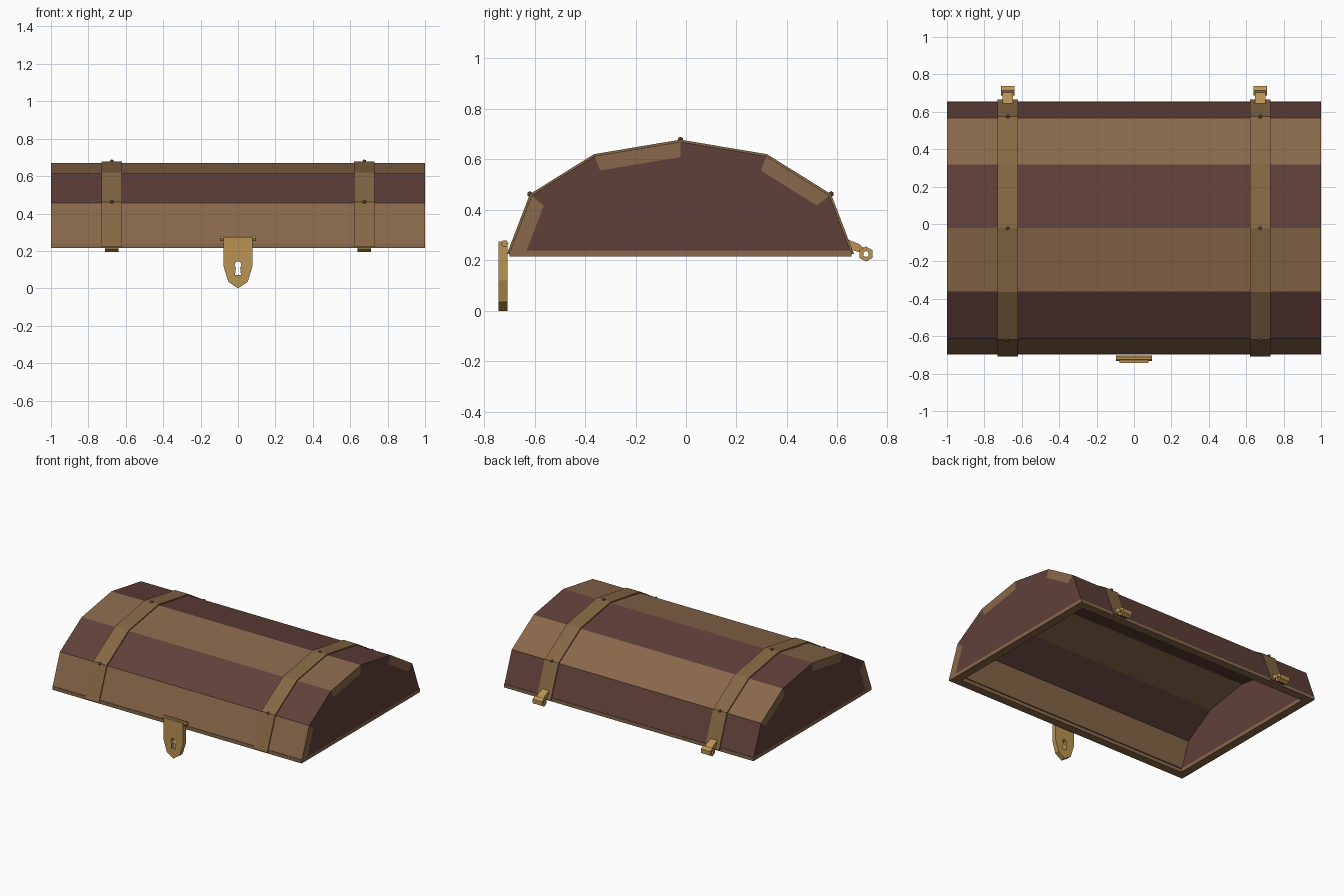
import bpy, bmesh, math
from mathutils import Vector, Matrix

if "Cube" in bpy.data.objects:
    bpy.data.objects.remove(bpy.data.objects["Cube"])

CY = -0.022  # centre of the lid in y


def material(name, rgb):
    m = bpy.data.materials.new(name)
    m.diffuse_color = (*rgb, 1)
    m.use_nodes = True
    m.node_tree.nodes["Principled BSDF"].inputs["Base Color"].default_value = m.diffuse_color
    return m


LIGHT = material("light wood", (0.246, 0.138, 0.069))
DARK = material("dark red wood", (0.117, 0.051, 0.042))
STRAP = material("strap brown", (0.235, 0.138, 0.058))
GOLD = material("brass", (0.49, 0.287, 0.084))


def finish(name, bm, mats):
    bmesh.ops.recalc_face_normals(bm, faces=bm.faces)
    me = bpy.data.meshes.new(name)
    bm.to_mesh(me)
    bm.free()
    for m in mats:
        me.materials.append(m)
    ob = bpy.data.objects.new(name, me)
    bpy.context.collection.objects.link(ob)
    return ob


def prism(name, pts, x0, x1, mat):
    """Extrude a (y, z) outline along x."""
    bm = bmesh.new()
    f = bm.faces.new([bm.verts.new((x0, y, z)) for y, z in pts])
    ext = bmesh.ops.extrude_face_region(bm, geom=[f])["geom"]
    bmesh.ops.translate(bm, vec=(x1 - x0, 0, 0),
                        verts=[v for v in ext if isinstance(v, bmesh.types.BMVert)])
    return finish(name, bm, [mat])


def offset(pts, d):
    """Mitred inward offset of the arch; the feet stay at their height."""
    n = []
    for a, b in zip(pts, pts[1:]):
        t = (Vector(b) - Vector(a)).normalized()
        n.append(Vector((t.y, -t.x)))
    out = [Vector(pts[0]) + Vector((d / n[0].x, 0))]
    for i in range(1, len(pts) - 1):
        m = (n[i - 1] + n[i]).normalized()
        out.append(Vector(pts[i]) + m * d / m.dot(n[i]))
    out.append(Vector(pts[-1]) + Vector((d / n[-1].x, 0)))
    return [tuple(p) for p in out]


def band(name, outer, inner, x0, x1, mats, rule):
    """Hollow arch; rule(i) gives the material slot of segment i."""
    bm = bmesh.new()
    rings = [[bm.verts.new((x, *p)) for p in prof]
             for x, prof in ((x0, outer), (x1, outer), (x1, inner), (x0, inner))]
    for k in range(4):
        a, b = rings[k], rings[(k + 1) % 4]
        for i in range(len(outer) - 1):
            bm.faces.new((a[i], a[i + 1], b[i + 1], b[i])).material_index = rule(i)
    for i in (0, -1):
        bm.faces.new([r[i] for r in rings]).material_index = rule(i % (len(outer) - 1))
    return finish(name, bm, mats)


def plate(name, loops, thick, matrix, mat):
    """Flat plate with holes from 2D loops."""
    cu = bpy.data.curves.new(name, 'CURVE')
    cu.dimensions = '2D'
    cu.fill_mode = 'BOTH'
    cu.extrude = thick / 2
    for loop in loops:
        s = cu.splines.new('POLY')
        s.points.add(len(loop) - 1)
        for p, (x, y) in zip(s.points, loop):
            p.co = (x, y, 0, 1)
        s.use_cyclic_u = True
    tmp = bpy.data.objects.new(name, cu)
    bpy.context.collection.objects.link(tmp)
    me = bpy.data.meshes.new_from_object(tmp.evaluated_get(bpy.context.evaluated_depsgraph_get()))
    bpy.data.objects.remove(tmp)
    me.transform(matrix)
    bm = bmesh.new()
    bm.from_mesh(me)
    bmesh.ops.remove_doubles(bm, verts=bm.verts, dist=1e-5)
    for f in bm.faces:
        f.smooth = False
        f.material_index = 0
    return finish(name, bm, [mat])


def circle(cx, cy, r, n, a0=0.0):
    return [(cx + r * math.cos(a0 + math.tau * i / n), cy + r * math.sin(a0 + math.tau * i / n))
            for i in range(n)]


def rect(w, d):
    return [(-w, CY - d), (w, CY - d), (w, CY + d), (-w, CY + d)]


# arched planks in alternating wood
half = [(0.673, 0.24), (0.59, 0.457), (0.34, 0.613)]
arch = [(CY - y, z) for y, z in half] + [(CY, 0.67)] + [(CY + y, z) for y, z in reversed(half)]
inner = offset(arch, 0.06)
band("lid_planks", arch, inner, -1, 1, [LIGHT, DARK], lambda i: i % 2)

# end boards filling the arch
for side, tag in ((1, "right"), (-1, "left")):
    prism("end_board_" + tag, inner, side * 0.94, side, DARK)

# rim frame under the planks
plate("rim", [rect(1, 0.677), rect(0.94, 0.617)], 0.025,
      Matrix.Translation((0, 0, 0.2275)), LIGHT)

# straps, studs and hinges on both sides
TO_YZ = Matrix(((0, 0, 1, 0), (1, 0, 0, 0), (0, 1, 0, 0), (0, 0, 0, 1)))
for x, tag in ((-0.675, "left"), (0.675, "right")):
    raised = offset([(CY - 0.679, 0.225)] + arch[1:-1] + [(CY + 0.679, 0.225)], -0.008)
    under = offset([(CY - 0.679, 0.225)] + arch[1:-1] + [(CY + 0.679, 0.225)], 0.004)
    band("strap_" + tag, raised, under, x - 0.055, x + 0.055, [STRAP], lambda i: 0)
    for k in (1, 3, 5):
        bm = bmesh.new()
        bmesh.ops.create_icosphere(bm, subdivisions=1, radius=0.012,
                                   matrix=Matrix.Translation((x, *raised[k])))
        finish(f"stud_{tag}_{k}", bm, [STRAP])
    prism("hinge_arm_" + tag, [(0.635, 0.285), (0.685, 0.265), (0.705, 0.248),
                               (0.69, 0.232), (0.64, 0.245)], x - 0.028, x + 0.028, GOLD)
    plate("hinge_knuckle_" + tag,
          [circle(0.713, 0.225, 0.03, 6, math.pi / 6), circle(0.713, 0.225, 0.012, 6, math.pi / 6)],
          0.074, Matrix.Translation((x, 0, 0)) @ TO_YZ, GOLD)

# hanging lock plate with a keyhole, and its pin
outline = [(-0.078, 0.275), (-0.078, 0.12), (-0.052, 0.035), (0, 0),
           (0.052, 0.035), (0.078, 0.12), (0.078, 0.275)]
keyhole = [(0.015 * 1.2 * math.cos(math.radians(a)), 0.125 + 0.02 * math.sin(math.radians(a)))
           for a in range(-50, 231, 40)] + [(-0.016, 0.07), (0.016, 0.07)]
plate("lock_plate", [outline, keyhole], 0.034,
      Matrix.Translation((0, -0.725, 0)) @ Matrix.Rotation(math.pi / 2, 4, 'X'), GOLD)
prism("lock_pin", circle(-0.718, 0.266, 0.015, 6), -0.095, 0.095, GOLD)
